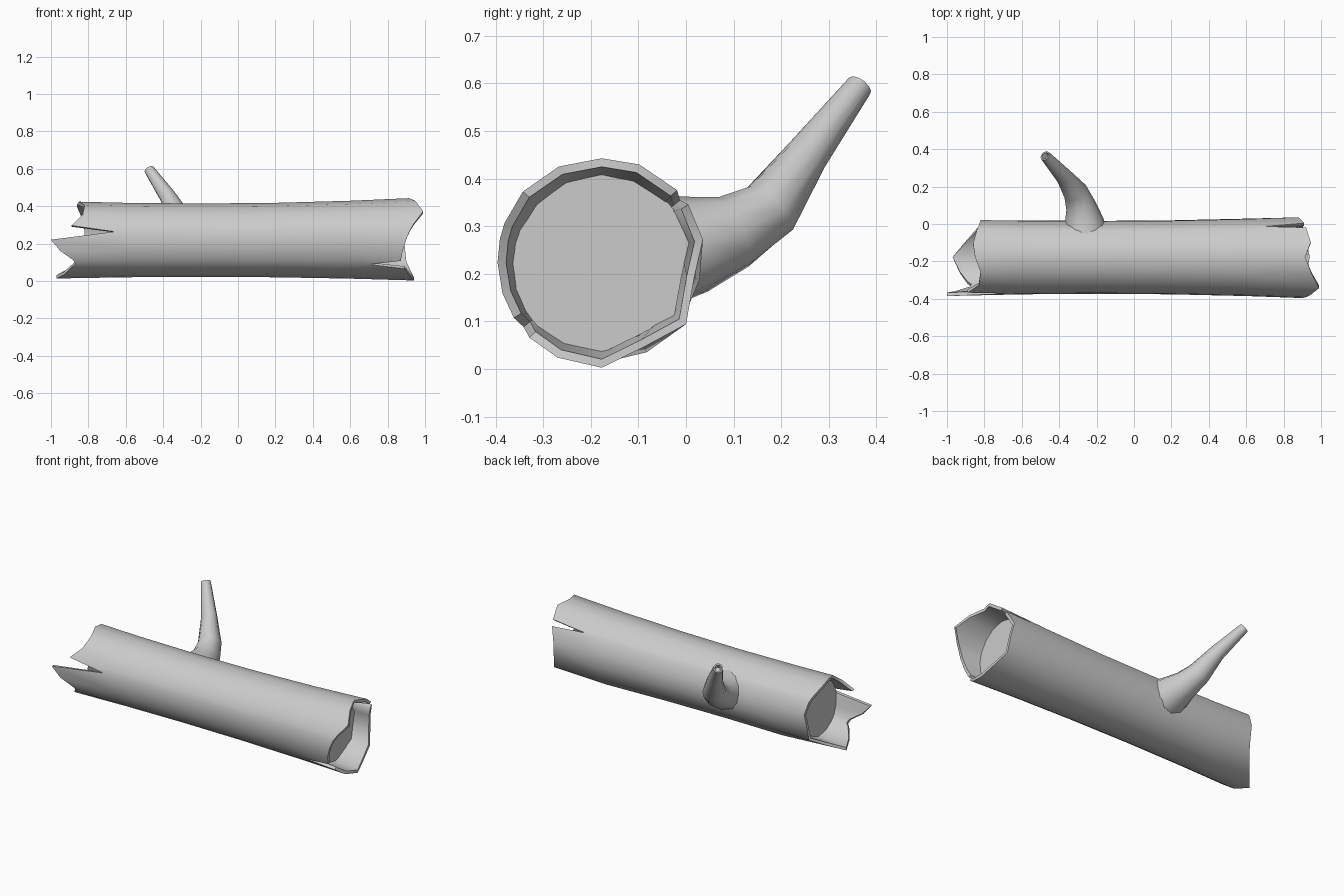
import bpy
import bmesh
import math
from mathutils import Vector

if "Cube" in bpy.data.objects:
    bpy.data.objects.remove(bpy.data.objects["Cube"])

wood = bpy.data.materials.new("grey_wood")
wood.use_nodes = True
colour = (0.6, 0.6, 0.6, 1)
wood.diffuse_color = colour
wood.node_tree.nodes["Principled BSDF"].inputs["Base Color"].default_value = colour


def finish(bm, name, angle):
    bmesh.ops.recalc_face_normals(bm, faces=bm.faces)
    mesh = bpy.data.meshes.new(name)
    bm.to_mesh(mesh)
    bm.free()
    mesh.materials.append(wood)
    obj = bpy.data.objects.new(name, mesh)
    bpy.context.collection.objects.link(obj)
    bpy.ops.object.select_all(action="DESELECT")
    obj.select_set(True)
    bpy.context.view_layer.objects.active = obj
    bpy.ops.object.shade_smooth_by_angle(angle=math.radians(angle))
    return obj


def bridge(bm, rings):
    for a, b in zip(rings, rings[1:]):
        for i in range(len(a)):
            j = (i + 1) % len(a)
            bm.faces.new((a[i], a[j], b[j], b[i]))


# Splintered rims: angle around the trunk, right end x, left end x
RIM = [(13, .88, -.82), (34, .91, -.83), (39, .70, -.835), (44, .92, -.84),
       (69, .945, -.86), (90, .915, -.85), (114, .95, -.82), (138, .99, -.83),
       (158, .94, -.89), (167, .92, -.66), (180, .90, -1.0), (197, .88, -.95),
       (212, .87, -.88), (219, .70, -.87), (226, .89, -.89), (245, .92, -.93),
       (270, .94, -.97), (297, .92, -.90), (324, .90, -.83), (351, .89, -.825)]
FLAT = (297, 351)   # rim corners that lie on a straight break


def trunk_point(x, angle, inset=0.0, end=False):
    t = x + 0.2
    r = 0.196 + 0.019 * t * t - inset
    if end and angle in FLAT:
        r *= 0.9
    a = math.radians(angle)
    return Vector((x, -0.177 + r * math.cos(a), 0.218 + 0.004 * t * t + r * math.sin(a)))


# Hollow trunk: inner wall, rim, outer bark, rim, inner wall
bm = bmesh.new()


def ring(x=None, side=0, inset=0.0):
    return [bm.verts.new(trunk_point(row[side] if side else x, row[0], inset, bool(side)))
            for row in RIM]


rings = [ring(-0.62, inset=0.04), ring(side=2, inset=0.018), ring(side=2)]
rings += [ring(x) for x in (-0.6, -0.2, 0.2, 0.6)]
rings += [ring(side=1), ring(side=1, inset=0.018), ring(0.66, inset=0.04)]
bridge(bm, rings)
finish(bm, "hollow_trunk", 50)

# Flat walls closing the hollow inside each end
for name, x in (("left_inner_wall", 0.79), ("right_inner_wall", -0.78)):
    bm = bmesh.new()
    bm.faces.new([bm.verts.new(trunk_point(x, row[0], 0.026, True)) for row in RIM])
    finish(bm, name, 30)

# Bent, tapering branch stub with a hollow broken tip
PATH = [(-.26, -.05, .25, .12), (-.268, .02, .262, .103), (-.285, .1, .288, .08),
        (-.315, .175, .335, .066), (-.375, .255, .45, .045), (-.475, .365, .595, .028)]
SIDES = 12
bm = bmesh.new()
points = [Vector(p[:3]) for p in PATH]
rings = []


def branch_ring(i, scale=1.0, shift=0.0):
    tangent = (points[min(i + 1, len(points) - 1)] - points[max(i - 1, 0)]).normalized()
    turn = tangent.to_track_quat("Z", "Y")
    r = PATH[i][3] * scale
    return [bm.verts.new(points[i] + tangent * shift + turn @ Vector(
        (r * math.cos(k * math.tau / SIDES), r * math.sin(k * math.tau / SIDES), 0)))
        for k in range(SIDES)]


rings = [branch_ring(i) for i in range(len(PATH))]
last = len(PATH) - 1
rings += [branch_ring(last, 0.7), branch_ring(last, 0.5, -0.03)]
bridge(bm, rings)
bm.faces.new(rings[-1])
finish(bm, "branch", 50)
